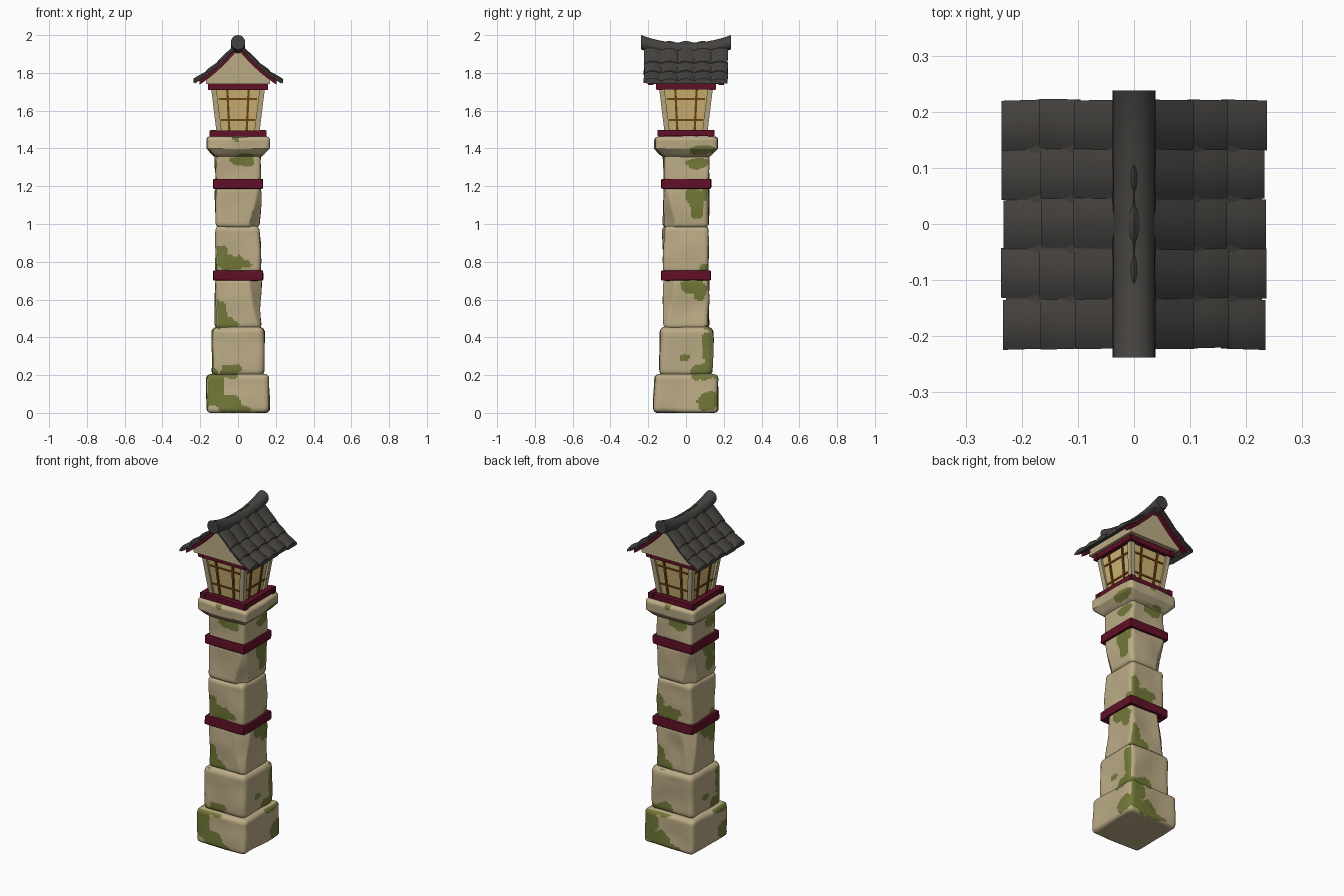
import bpy, bmesh, math, random
from mathutils import Vector, noise

random.seed(4)
if "Cube" in bpy.data.objects:
    bpy.data.objects.remove(bpy.data.objects["Cube"], do_unlink=True)


def material(name, rgb):
    mat = bpy.data.materials.new(name)
    mat.use_nodes = True
    mat.diffuse_color = (*rgb, 1)
    mat.node_tree.nodes["Principled BSDF"].inputs["Base Color"].default_value = (*rgb, 1)
    return mat


STONE = material("sandstone", (0.5, 0.41, 0.24))
MOSS = material("moss_green", (0.17, 0.19, 0.04))
RED = material("dark_red", (0.12, 0.005, 0.02))
TILE = material("slate_grey", (0.06, 0.055, 0.05))
PAPER = material("lamp_paper", (0.62, 0.46, 0.17))
WOOD = material("brown_wood", (0.17, 0.06, 0.01))


def finish(name, bm, *mats, angle=40):
    bmesh.ops.recalc_face_normals(bm, faces=bm.faces)
    mesh = bpy.data.meshes.new(name)
    bm.to_mesh(mesh)
    bm.free()
    obj = bpy.data.objects.new(name, mesh)
    bpy.context.collection.objects.link(obj)
    for mat in mats:
        mesh.materials.append(mat)
    bpy.ops.object.select_all(action="DESELECT")
    obj.select_set(True)
    bpy.context.view_layer.objects.active = obj
    bpy.ops.object.shade_smooth_by_angle(angle=math.radians(angle))
    return obj


def loft(name, rings, mat, turn=0):
    """Closed skin through rings of equal point count."""
    bm = bmesh.new()
    rows = [[bm.verts.new(p) for p in ring] for ring in rings]
    n = len(rows[0])
    for a, b in zip(rows, rows[1:]):
        for i in range(n):
            j = (i + 1) % n
            bm.faces.new((a[i], a[j], b[j], b[i]))
    bm.faces.new(rows[0])
    bm.faces.new(rows[-1])
    obj = finish(name, bm, mat)
    obj.rotation_euler.z = turn
    return obj


def rect(x0, x1, y0, y1, z):
    return [(x0, y0, z), (x1, y0, z), (x1, y1, z), (x0, y1, z)]


def rounded_box(hx, hy, z0, z1, r, cuts, wobble, shape=None):
    bm = bmesh.new()
    bmesh.ops.create_cube(bm, size=2)
    bmesh.ops.subdivide_edges(bm, edges=bm.edges[:], cuts=cuts, use_grid_fill=True)
    half = Vector((hx, hy, (z1 - z0) / 2))
    for v in bm.verts:
        p = Vector([c * h for c, h in zip(v.co, half)])
        core = Vector([max(r - h, min(h - r, c)) for c, h in zip(p, half)])
        p = core + (p - core).normalized() * r
        t = p.z / half.z / 2 + 0.5
        p.z += (z0 + z1) / 2
        if shape:
            shape(p, t)
        push = noise.noise_vector(p * 7) * wobble
        p += Vector((push.x, push.y, push.z * 0.4))
        p.z = max(p.z, 0)
        v.co = p
    return bm


# Moss patches as ellipses: across, height, half width, half height
FRONT_MOSS = [(-.14, .13, .075, .1), (-.06, .05, .07, .05), (.0, .02, .07, .02),
              (-.04, .22, .06, .04), (-.1, .52, .04, .07), (-.06, .48, .06, .03),
              (-.09, .84, .035, .05), (-.04, .795, .1, .04),
              (.03, 1.34, .065, .035), (-.01, 1.45, .02, .015)]
SIDE_MOSS = [(.12, .06, .06, .05), (.1, .22, .08, .05), (.12, .35, .04, .1),
             (-.01, .29, .03, .022), (.04, .67, .075, .04), (.07, .63, .035, .04),
             (.1, .77, .04, .02), (.06, 1.15, .07, .04), (.06, 1.08, .035, .06),
             (.06, 1.32, .06, .03), (.09, 1.39, .07, .025)]


def mossy(face):
    c, n = face.calc_center_median(), face.normal
    if abs(n.z) > 0.85:
        return False
    if abs(n.x) > abs(n.y):
        u, patches = math.copysign(c.y, c.y * n.x), SIDE_MOSS
    else:
        u, patches = math.copysign(c.x, -c.x * n.y), FRONT_MOSS
    limit = 1 + 0.7 * noise.noise(c * 25)
    return any(((u - a) / ra) ** 2 + ((c.z - b) / rb) ** 2 < limit for a, b, ra, rb in patches)


def stone(name, hx, hy, z0, z1, r=0.03, shape=None):
    bm = rounded_box(hx, hy, z0, z1, r, 25, 0.009, shape)
    bmesh.ops.recalc_face_normals(bm, faces=bm.faces)
    for f in bm.faces:
        f.material_index = int(mossy(f))
    finish(name, bm, STONE, MOSS)


def chip(top):
    """Shave two opposite corners, more toward the top or the bottom."""
    def shape(p, t):
        limit = 0.225 - 0.05 * (t if top else 1 - t)
        over = abs(p.x - p.y) - limit
        if over > 0:
            s = math.copysign(over / 2, p.x - p.y)
            p.x -= s
            p.y += s
    return shape


def cap_taper(p, t):
    scale = 1 - 0.25 * max(0, 1 - t / 0.42)
    p.x *= scale
    p.y *= scale


# Stone column
stone("base_stone", .165, .17, 0, .205, .025)
stone("plinth_stone", .138, .14, .195, .455)
stone("lower_column_stone", .12, .12, .445, .715, .025, chip(True))
stone("middle_column_stone", .12, .12, .74, .99, .025)
stone("upper_column_stone", .12, .12, .98, 1.2, .025, chip(False))
stone("neck_stone", .12, .12, 1.22, 1.375, .02)
stone("cap_stone", .165, .165, 1.352, 1.463, .022, cap_taper)

# Red bands around the column
for name, z in (("lower_band", .7), ("upper_band", 1.185)):
    finish(name, rounded_box(.132, .132, z, z + .055, .008, 9, .004), RED)

# Crossing beams under and over the lamp
for name, z, reach, inset in (("sill", 1.463, .15, .138), ("lintel", 1.71, .158, .146)):
    for k in range(4):
        low = z + 0.003 * (k % 2)
        loft(name + "_beam", [rect(-reach, reach, -inset - .008, -inset + .022, h)
                              for h in (low, low + .031)], RED, k * math.pi / 2)
    loft(name + "_board", [rect(-inset, inset, -inset, inset, h) for h in (z + .004, z + .026)], RED)

# Lamp body, flaring upward
BOTTOM, TOP = 1.488, 1.715


def flare(z, inset=0):
    return 0.114 + 0.028 * (z - BOTTOM) / (TOP - BOTTOM) - inset


loft("lamp_paper_box", [rect(-h, h, -h, h, z) for z in (BOTTOM, TOP) for h in [flare(z, .012)]], PAPER)
for k in range(4):
    turn = k * math.pi / 2
    loft("corner_post", [rect(-h, .028 - h, -h, .028 - h, z)
                         for z in (BOTTOM, TOP) for h in [flare(z)]], STONE, turn)
    for side in (-1, 1):
        rings = []
        for z in (BOTTOM, TOP):
            x, y = side * flare(z) * 0.4, -flare(z, .005)
            rings.append(rect(x - .006, x + .006, y, y + .01, z))
        loft("lattice_upright", rings, WOOD, turn)
    for mid in (1.55, 1.662):
        loft("lattice_rail", [rect(-.1, .1, -flare(z, .007), -flare(z, .014), z)
                              for z in (mid - .005, mid + .005)], WOOD, turn)

# Roof
EAVE = .235


def roof_z(x):
    d = EAVE - abs(x)
    return 1.752 + .555 * d + 1.36 * d * d


def slope_strip(name, reach, y0, y1, above, below, mat):
    xs = [reach * i / 8 for i in range(-8, 9)]
    loft(name, [[(x, y0, roof_z(x) + below), (x, y1, roof_z(x) + below),
                 (x, y1, roof_z(x) + above), (x, y0, roof_z(x) + above)] for x in xs], mat)


slope_strip("roof_deck", .228, -.212, .212, .004, -.012, TILE)
for s in (-1, 1):
    slope_strip("gable_board", .205, s * .172, s * .202, -.01, -.033, RED)

outline = [(x / 100, roof_z(x / 100) - .012) for x in range(-17, 18, 2)]
outline = [(-.17, 1.742)] + outline + [(.17, 1.742)]
loft("gable_wall", [[(x, y, z) for x, z in outline] for y in (-.178, .178)], STONE)

# Overlapping curved tiles, five columns by three rows on each slope
rows = [(.235, .155), (.168, .095), (.107, .0)]
width = .444 / 5
for s in (-1, 1):
    for col in range(5):
        yc = (col - 2) * width
        for low, high in rows:
            tip = low + random.uniform(-.003, .002)
            lean = random.uniform(-.003, .003)
            rings = []
            for i in range(5):
                t = i / 4
                x = high + (tip - high) * t
                lift = -.002 + .013 * t - .006 * t ** 6
                top, under = [], []
                for k in range(9):
                    a = k / 4 - 1
                    y = yc + a * width * 0.5 + lean * t
                    z = roof_z(x) + lift
                    top.append((s * x, y, z + .013 * (1 - a * a)))
                    under.append((s * x, y, z - .012))
                rings.append(top + under[::-1])
            loft("roof_tile", rings, TILE)

# Ridge beam, sweeping up at both ends
rings = []
for i in range(17):
    a = i / 8 - 1
    zc = 1.921 + .041 * abs(a) ** 2.2
    rings.append([(.038 * math.cos(w), .238 * a, zc + .038 * math.sin(w))
                  for w in [math.tau * k / 20 for k in range(20)]])
loft("ridge_beam", rings, TILE)
